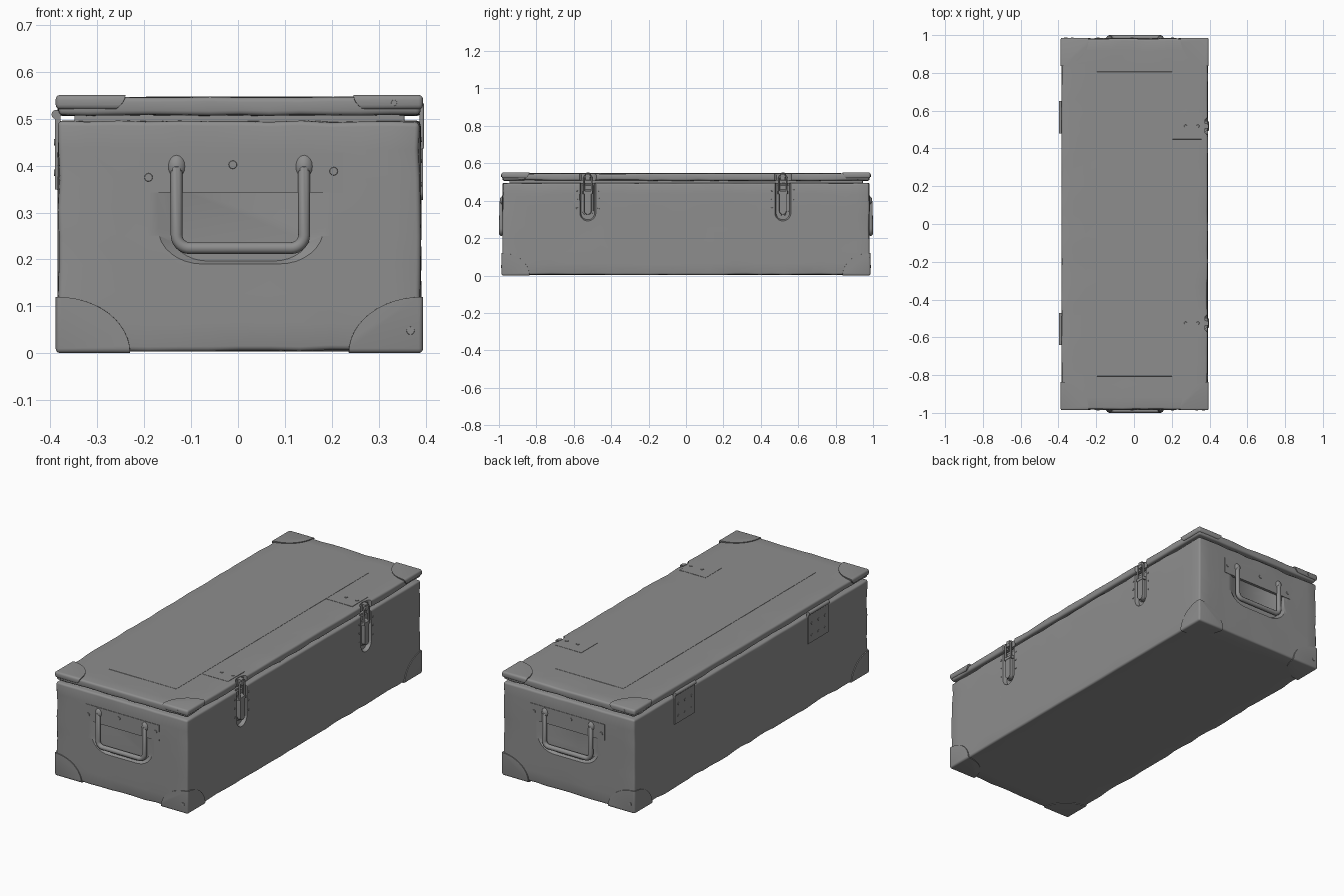
import bpy, bmesh, math
from mathutils import Vector, Matrix, noise

if "Cube" in bpy.data.objects:
    bpy.data.objects.remove(bpy.data.objects["Cube"])

HX, HY, TOP = 0.388, 0.982, 0.547
PAINT = bpy.data.materials.new("dark_grey_metal")
PAINT.diffuse_color = (0.27, 0.27, 0.27, 1)
PAINT.use_nodes = True
PAINT.node_tree.nodes["Principled BSDF"].inputs["Base Color"].default_value = PAINT.diffuse_color


def finish(name, bm, angle=35):
    bmesh.ops.recalc_face_normals(bm, faces=bm.faces[:])
    me = bpy.data.meshes.new(name)
    bm.to_mesh(me)
    bm.free()
    me.materials.append(PAINT)
    ob = bpy.data.objects.new(name, me)
    bpy.context.collection.objects.link(ob)
    smooth(ob, angle)
    return ob


def smooth(ob, angle=35):
    bpy.ops.object.select_all(action='DESELECT')
    ob.select_set(True)
    bpy.context.view_layer.objects.active = ob
    bpy.ops.object.shade_smooth_by_angle(angle=math.radians(angle))


def box(hx, hy, z0, z1, bevel, cells=None, dent=0.0):
    """Rounded box; with cells it is subdivided and its edges get worn dents."""
    bm = bmesh.new()
    half = (hx, hy, (z1 - z0) / 2)
    bmesh.ops.create_cube(bm, size=2, matrix=Matrix.Diagonal((*half, 1)))
    for axis, n in enumerate(cells or ()):
        no = Vector([float(i == axis) for i in range(3)])
        for k in range(1, n):
            bmesh.ops.bisect_plane(bm, geom=bm.verts[:] + bm.edges[:] + bm.faces[:],
                                   plane_co=no * half[axis] * (2 * k / n - 1), plane_no=no)
    edges = [e for e in bm.edges if e.calc_face_angle(0) > 1]
    bmesh.ops.bevel(bm, geom=edges, offset=bevel, segments=3, profile=0.5, affect='EDGES')
    mid = Vector((0, 0, (z0 + z1) / 2))
    for v in bm.verts:
        near = [i for i in range(3) if abs(v.co[i]) > half[i] - bevel * 1.01]
        amount = dent * abs(noise.noise(v.co * 7 + mid * 9)) * (1 if len(near) > 1 else 0.2)
        new = v.co.copy()
        for i in near:
            new[i] -= math.copysign(amount, v.co[i])
        v.co = new + mid
    return bm


# Frames place a flat outline (u, v) on a wall, d being the distance outward
def end(s):
    return lambda u, v, d: Vector((u, s * (HY + d), v))


def side(s, y0=0.0):
    return lambda u, v, d: Vector((s * (HX + d), y0 + u, v))


def lid_top(y0=0.0):
    return lambda u, v, d: Vector((u, y0 + v, TOP + d))


def prism(bm, frame, pts, d0, d1, taper=1.0):
    cu = sum(p[0] for p in pts) / len(pts)
    cv = sum(p[1] for p in pts) / len(pts)
    a = [bm.verts.new(frame(u, v, d0)) for u, v in pts]
    b = [bm.verts.new(frame(cu + (u - cu) * taper, cv + (v - cv) * taper, d1)) for u, v in pts]
    bm.faces.new(a)
    bm.faces.new(b)
    for i in range(len(pts)):
        j = (i + 1) % len(pts)
        bm.faces.new((a[i], a[j], b[j], b[i]))


def rect(u0, u1, v0, v1):
    return [(u0, v0), (u1, v0), (u1, v1), (u0, v1)]


def ellipse(u, v, ru, rv, n=16):
    return [(u + ru * math.cos(2 * math.pi * i / n), v + rv * math.sin(2 * math.pi * i / n))
            for i in range(n)]


def u_path(u0, u1, v0, v1, r, rv=None, n=8):
    """Open U: top left, rounded bottom corners, top right."""
    rv = rv or r
    q = [math.pi / 2 * i / n for i in range(n + 1)]
    left = [(u0 + r - r * math.cos(t), v0 + rv - rv * math.sin(t)) for t in q]
    right = [(u1 - r + r * math.sin(t), v0 + rv - rv * math.cos(t)) for t in q]
    if u1 - u0 - 2 * r < 1e-6:
        right = right[1:]
    return [(u0, v1)] + left + right + [(u1, v1)]


def rivet(bm, frame, u, v, r=0.011, d=0.004):
    prism(bm, frame, ellipse(u, v, r, r, 12), -0.006, d, 0.75)


def boolean(ob, bm, op):
    cutter = finish("cutter", bm)
    cutter.hide_render = True
    m = ob.modifiers.new("bool", 'BOOLEAN')
    m.operation, m.object, m.solver = op, cutter, 'EXACT'
    bpy.context.view_layer.objects.active = ob
    bpy.ops.object.modifier_apply(modifier=m.name)
    bpy.data.objects.remove(cutter)
    smooth(ob)


def tube(name, pts, r):
    cu = bpy.data.curves.new(name, 'CURVE')
    cu.dimensions = '3D'
    cu.bevel_depth, cu.bevel_resolution, cu.use_fill_caps = r, 4, True
    cu.materials.append(PAINT)
    sp = cu.splines.new('POLY')
    sp.points.add(len(pts) - 1)
    for p, co in zip(sp.points, pts):
        p.co = (*co, 1)
    ob = bpy.data.objects.new(name, cu)
    bpy.context.collection.objects.link(ob)
    bpy.ops.object.select_all(action='DESELECT')
    ob.select_set(True)
    bpy.context.view_layer.objects.active = ob
    bpy.ops.object.convert(target='MESH')
    smooth(bpy.context.object, 50)


LATCH_Y = (-0.525, 0.518)

# Body with handle dishes and latch recesses
body = finish("body", box(HX, HY, 0.003, 0.496, 0.01, (12, 30, 8), 0.008))
cut = bmesh.new()
for s in (-1, 1):
    prism(cut, end(s), u_path(-0.182, 0.188, 0.188, 0.385, 0.1, 0.08), 0.005, -0.016, 0.82)
for y in LATCH_Y:
    prism(cut, side(1, y), u_path(-0.045, 0.045, 0.29, 0.53, 0.045), 0.005, -0.02, 0.8)
boolean(body, cut, 'DIFFERENCE')

# Inner sealing lip in the gap, and the lid notched at the latches
finish("sealing_lip", box(0.352, 0.945, 0.48, 0.52, 0.004))
lid = finish("lid", box(HX, HY, 0.506, TOP, 0.01, (12, 30, 1), 0.008))
cut = bmesh.new()
for y in LATCH_Y:
    prism(cut, lid_top(y), ellipse(0.394, 0, 0.03, 0.048), -0.08, 0.03)
boolean(lid, cut, 'DIFFERENCE')

# Lid pressing and strengthening plates
bm = bmesh.new()
prism(bm, lid_top(), rect(-0.2, 0.2, -0.81, 0.81), -0.006, 0.0008, 0.995)
finish("lid_panel", bm)
bm = bmesh.new()
for y in LATCH_Y:
    prism(bm, lid_top(y), rect(0.2, 0.355, -0.07, 0.07), -0.006, 0.001, 0.99)
    for u in (0.27, 0.335):
        rivet(bm, lid_top(y), u, 0.0, 0.01)
finish("lid_latch_plates", bm)

# Corner guards: slightly larger shells kept only near the corners
for name, z0, z1, zc, radii in (("body_corner_guards", 0.0, 0.3, 0.0, (0.155, 0.145, 0.12)),
                                ("lid_corner_guards", 0.52, 0.551, 0.551, (0.145, 0.145, 0.06))):
    guard = finish(name, box(HX + 0.004, HY + 0.004, z0, z1, 0.01))
    bm = bmesh.new()
    for sx in (-1, 1):
        for sy in (-1, 1):
            bmesh.ops.create_uvsphere(
                bm, u_segments=48, v_segments=24, radius=1,
                matrix=Matrix.Translation((sx * HX, sy * HY, zc)) @ Matrix.Diagonal((*radii, 1)))
    boolean(guard, bm, 'INTERSECT')

# Guard rivets
bm = bmesh.new()
for s in (-1, 1):
    rivet(bm, end(s), -s * 0.365, 0.048, 0.011, 0.006)
    rivet(bm, end(s), -s * 0.33, 0.534, 0.008, 0.006)
finish("guard_rivets", bm)

# Carrying handles at both ends
for s, tag in ((-1, "front"), (1, "back")):
    bm = bmesh.new()
    prism(bm, end(s), rect(-0.214, 0.222, 0.343, 0.428), -0.012, 0.002, 0.997)
    for u in (-0.134, 0.138):
        prism(bm, end(s), ellipse(u, 0.398, 0.019, 0.026), 0.0, 0.012, 0.6)
    for u, v in ((-0.194, 0.375), (-0.014, 0.402), (0.201, 0.388)):
        rivet(bm, end(s), u, v, 0.011, 0.005)
    finish(tag + "_handle_plate", bm, 60)
    path = u_path(-0.134, 0.138, 0.224, 0.39, 0.028)
    pts = [(path[0][0], 0.396, -0.01)] + [(u, v, 0.005) for u, v in path] + [(path[-1][0], 0.396, -0.01)]
    tube(tag + "_handle", [end(s)(u, v, d) for u, v, d in pts], 0.0125)

# Latches: base, lever, wire loop, catch and rivets
for i, y in enumerate(LATCH_Y):
    f, tag = side(1, y), ("front", "back")[i]
    bm = bmesh.new()
    prism(bm, f, u_path(-0.03, 0.03, 0.32, 0.485, 0.03), -0.025, -0.014, 0.97)
    prism(bm, f, u_path(-0.02, 0.02, 0.325, 0.46, 0.02), -0.016, 0.004, 0.9)
    prism(bm, f, rect(-0.028, 0.028, 0.435, 0.452), -0.016, 0.006, 0.85)
    for t in (-1, 1):
        for v in (0.36, 0.41, 0.455):
            rivet(bm, f, t * 0.058, v, 0.006, 0.002)
    finish(tag + "_latch_lever", bm)
    bm = bmesh.new()
    prism(bm, f, rect(-0.034, 0.034, 0.507, 0.54), -0.034, -0.014)
    prism(bm, f, rect(-0.014, 0.014, 0.507, 0.545), -0.02, 0.004, 0.85)
    finish(tag + "_latch_catch", bm)
    loop = [(-0.021, 0.443), (-0.021, 0.52), (-0.017, 0.53), (0.017, 0.53), (0.021, 0.52), (0.021, 0.443)]
    tube(tag + "_latch_loop", [f(u, v, 0.001) for u, v in loop], 0.005)

# Hinges on the left: leaf, rivets and knuckle
for y, tag in ((-0.555, "front"), (0.565, "back")):
    f = side(-1, y)
    bm = bmesh.new()
    prism(bm, f, rect(-0.085, 0.085, 0.348, 0.512), -0.006, 0.005, 0.99)
    for u in (-0.055, 0.0, 0.055):
        for v in (0.385, 0.45):
            rivet(bm, f, u, v, 0.009, 0.007)
    finish(tag + "_hinge_leaf", bm)
    tube(tag + "_hinge_knuckle", [f(-0.085, 0.509, 0.003), f(0.085, 0.509, 0.003)], 0.01)

# The hinges stick out on the left, so the case sits slightly to the right
for ob in bpy.data.objects:
    ob.location.x += 0.003
